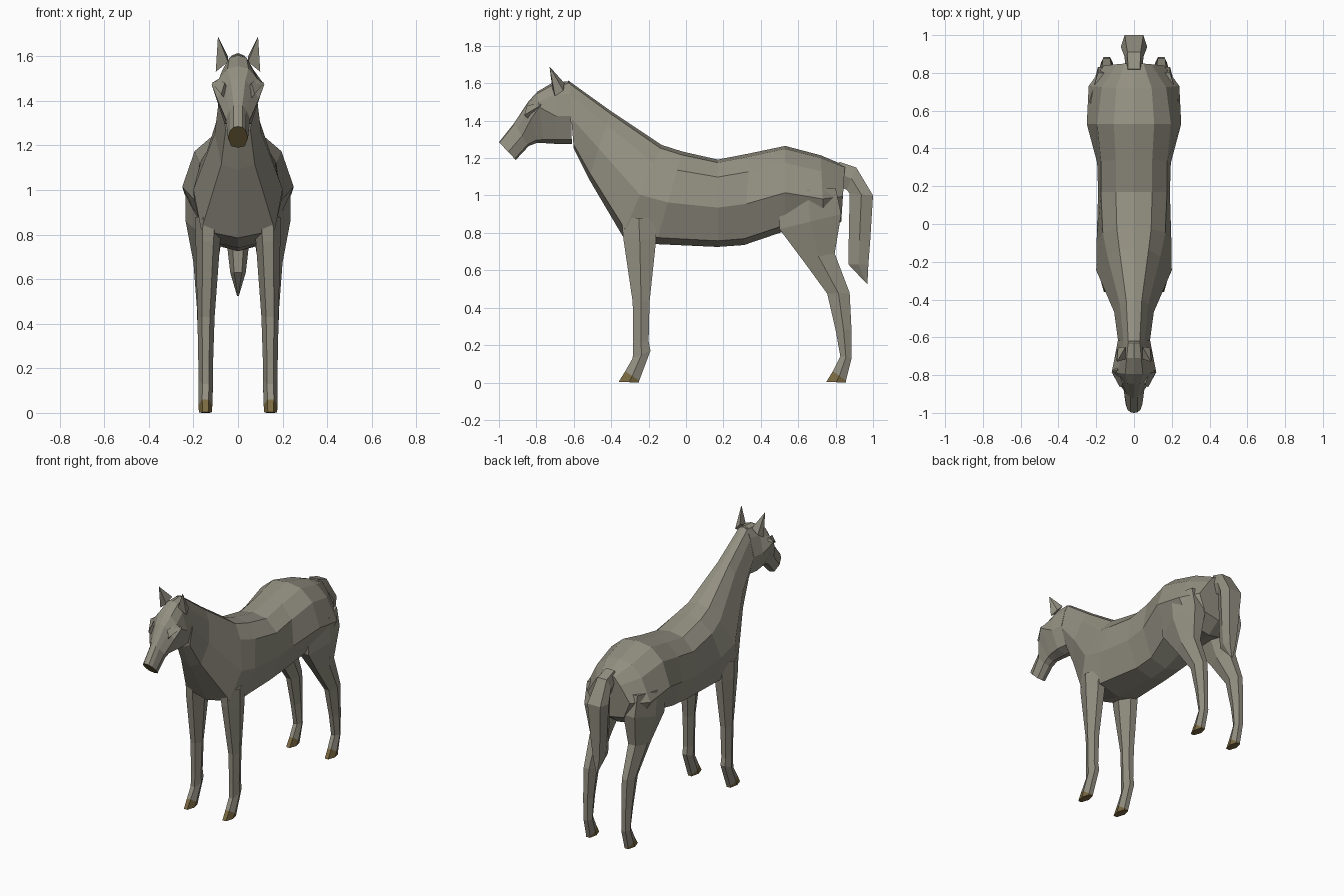
import bpy, bmesh
from mathutils import Vector


def material(name, rgb):
    m = bpy.data.materials.new(name)
    m.diffuse_color = (*rgb, 1)
    return m


COAT = material("olive_grey_coat", (0.29, 0.275, 0.22))
BROWN = material("dark_brown_horn", (0.20, 0.145, 0.055))


def loft(name, rings, mat, end_mat=None):
    """Skin a list of equal rings and close both ends."""
    bm = bmesh.new()
    vs = [[bm.verts.new(p) for p in ring] for ring in rings]
    n = len(vs[0])
    for a, b in zip(vs, vs[1:]):
        for i in range(n):
            j = (i + 1) % n
            bm.faces.new((a[i], a[j], b[j], b[i]))
    bm.faces.new(vs[0])
    end = bm.faces.new(vs[-1])
    if end_mat:
        end.material_index = 1
    bmesh.ops.recalc_face_normals(bm, faces=bm.faces)
    me = bpy.data.meshes.new(name)
    bm.to_mesh(me)
    bm.free()
    me.materials.append(mat)
    if end_mat:
        me.materials.append(end_mat)
    ob = bpy.data.objects.new(name, me)
    bpy.context.collection.objects.link(ob)
    return ob


def body_ring(ty, tz, by, bz, wu, wm, wl, tm=0.55):
    """Symmetric slanted section between a top and a bottom point."""
    half = [(0, 0), (wu * 0.55, 0.035), (wu, 0.2), (wm, tm), (wl, 0.93), (0, 1)]
    pts = half + [(-x, t) for x, t in half[-2:0:-1]]
    return [(x, ty + (by - ty) * t, tz + (bz - tz) * t) for x, t in pts]


def leg_ring(yf, zf, yb, zb, xi, xo, side):
    """Six-sided slanted leg section, narrower in front and behind."""
    c, h = (xi + xo) / 2, (xo - xi) / 2
    pts = [(-.45, 0), (.45, 0), (1, .5), (.5, 1), (-.5, 1), (-1, .5)]
    return [(side * (c + h * u), yf + (yb - yf) * t, zf + (zb - zf) * t)
            for u, t in pts]


# Torso and neck, from the poll to the rump
torso = [
    (-.63, 1.615, -.60, 1.25, .055, .085, .055),
    (-.40, 1.45, -.52, 1.09, .075, .105, .075),
    (-.13, 1.27, -.34, .785, .14, .20, .165),
    (-.02, 1.235, -.16, .74, .165, .198, .15),
    (.17, 1.192, .17, .725, .175, .19, .12),
    (.34, 1.225, .31, .735, .175, .195, .12),
    (.53, 1.265, .53, .81, .195, .25, .17),
    (.72, 1.215, .74, .79, .17, .24, .16),
    (.85, 1.16, .83, .86, .09, .16, .11),
]
loft("torso_and_neck", [body_ring(*r) for r in torso], COAT)

# Head with a brown muzzle tip
head = [
    (-.62, 1.61, -.61, 1.275, .055, .085, .05),
    (-.71, 1.605, -.68, 1.275, .07, .10, .06),
    (-.795, 1.555, -.76, 1.28, .085, .118, .05, .3),
    (-.845, 1.50, -.80, 1.28, .06, .095, .04, .4),
    (-.92, 1.385, -.84, 1.265, .035, .055, .035),
    (-1.0, 1.285, -.91, 1.19, .035, .045, .03),
]
loft("head", [body_ring(*r) for r in head], COAT, BROWN)

# Tail
tail = [
    (.82, 1.18, .80, 1.06, .045),
    (.91, 1.15, .86, 1.03, .05),
    (1.0, 1.0, .875, 1.01, .07),
    (.985, .76, .87, .76, .05),
    (.975, .63, .87, .63, .035),
    (.97, .525, .955, .54, .006),
]
loft("tail", [[(-w * .7, y1, z1), (w * .7, y1, z1),
               (w, (y1 + y2) / 2, (z1 + z2) / 2), (w * .5, y2, z2),
               (-w * .5, y2, z2), (-w, (y1 + y2) / 2, (z1 + z2) / 2)]
              for y1, z1, y2, z2, w in tail], COAT)

# Leg sections: front y z, back y z, inner x, outer x
front = [
    (-.345, .88, -.16, .88, .07, .19),
    (-.335, .77, -.16, .76, .08, .19),
    (-.285, .43, -.195, .43, .105, .182),
    (-.282, .22, -.20, .22, .112, .178),
    (-.285, .13, -.19, .17, .112, .178),
    (-.325, .06, -.25, .01, .115, .178),
]
hind = [
    (.50, 1.02, .80, 1.04, .06, .235),
    (.50, .82, .83, .90, .06, .235),
    (.62, .66, .795, .69, .09, .20),
    (.755, .475, .875, .48, .105, .185),
    (.80, .28, .885, .28, .112, .178),
    (.825, .14, .885, .13, .112, .175),
    (.785, .06, .855, .01, .115, .175),
]
for side, tag in ((1, "left"), (-1, "right")):
    for name, rows, toe, heel in (("front", front, -.36, -.25),
                                  ("hind", hind, .75, .855)):
        loft(f"{name}_leg_{tag}", [leg_ring(*r, side) for r in rows], COAT)
        # Brown wedge-shaped hoof under the pastern
        sole = (toe, .003, heel, 0, .118, .175)
        loft(f"{name}_hoof_{tag}",
             [leg_ring(*rows[-1], side), leg_ring(*sole, side)], BROWN)

    # Pointed ear
    base = [(.045, -.715, 1.575), (.10, -.70, 1.53),
            (.085, -.655, 1.56), (.045, -.65, 1.60)]
    tip = Vector((.09, -.73, 1.69))
    loft(f"ear_{tag}",
         [[(side * x, y, z) for x, y, z in base],
          [(side * p.x, p.y, p.z) for p in
           (tip.lerp(Vector(b), .03) for b in base)]], COAT)

    # Angular brow above the eye
    brow = [(.085, -.77, 1.50), (.118, -.78, 1.48),
            (.075, -.865, 1.43), (.06, -.85, 1.48)]
    loft(f"brow_{tag}",
         [[(side * x * .8, y + .02, z - .02) for x, y, z in brow],
          [(side * x, y, z) for x, y, z in brow]], COAT)
